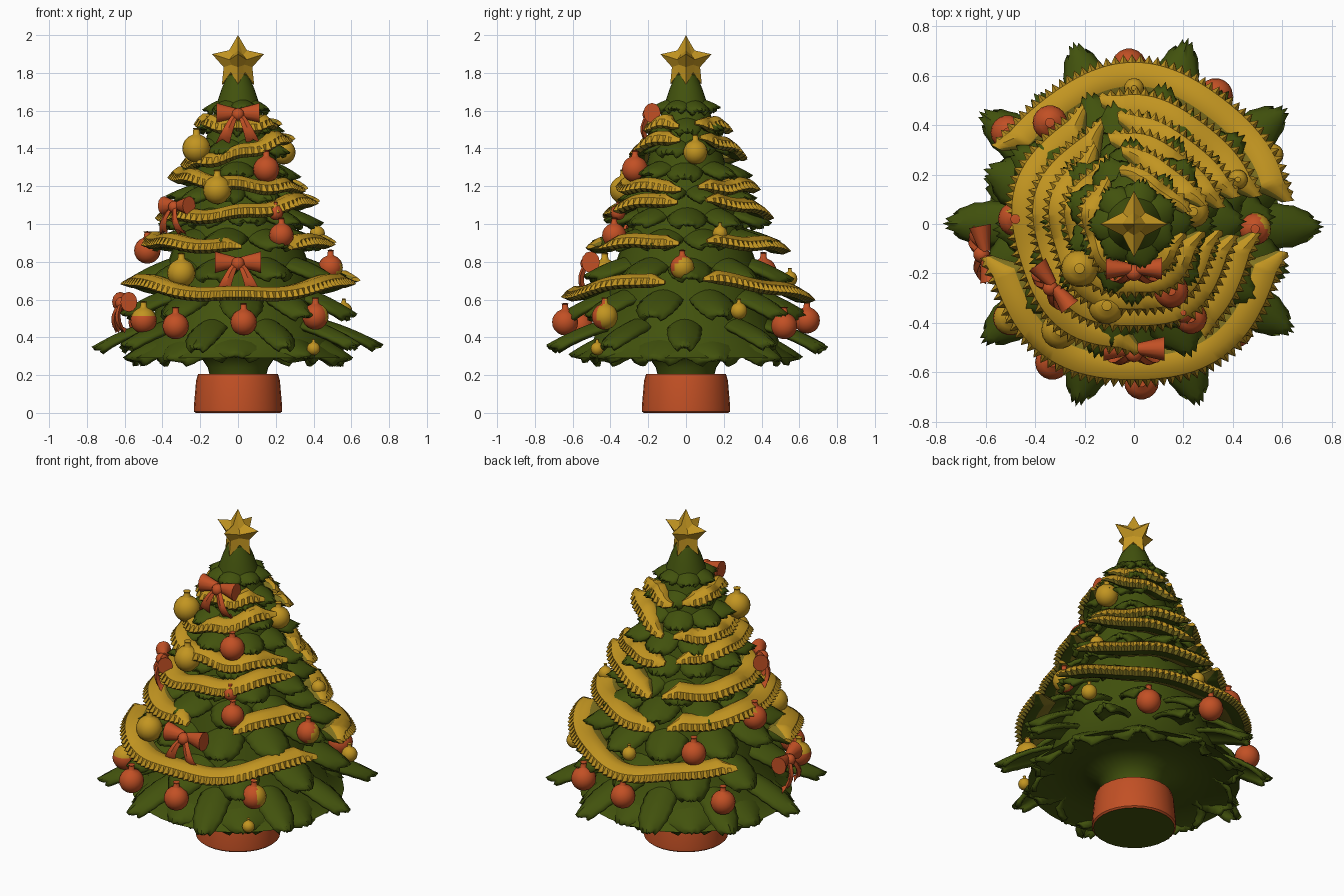
import bpy, bmesh, math, random
from math import sin, cos, pi, radians
from mathutils import Matrix, Vector

random.seed(4)
if "Cube" in bpy.data.objects:
    bpy.data.objects.remove(bpy.data.objects["Cube"], do_unlink=True)


def material(name, rgb):
    m = bpy.data.materials.new(name)
    m.use_nodes = True
    m.diffuse_color = (*rgb, 1)
    m.node_tree.nodes["Principled BSDF"].inputs["Base Color"].default_value = (*rgb, 1)
    return m


GREEN = material("pine green", (0.054, 0.084, 0.004))
GOLD = material("gold", (0.54, 0.30, 0.015))
OLIVE = material("olive gold", (0.22, 0.17, 0.014))
RED = material("warm red", (0.54, 0.08, 0.018))


def finish(name, bm, mats, matrix=None, angle=40):
    """Turn a bmesh into a smooth shaded object."""
    bmesh.ops.recalc_face_normals(bm, faces=bm.faces)
    if matrix:
        bm.transform(matrix)
    me = bpy.data.meshes.new(name)
    bm.to_mesh(me)
    bm.free()
    for m in mats:
        me.materials.append(m)
    ob = bpy.data.objects.new(name, me)
    bpy.context.collection.objects.link(ob)
    bpy.ops.object.select_all(action="DESELECT")
    ob.select_set(True)
    bpy.context.view_layer.objects.active = ob
    bpy.ops.object.shade_smooth_by_angle(angle=radians(angle))
    return ob


def add_grid(bm, rows, wrap_u=False, wrap_v=False, rule=None):
    """Skin rows of points with quads; rule picks the material by column."""
    vs = [[bm.verts.new(p) for p in row] for row in rows]
    n, m = len(vs), len(vs[0])
    for i in range(n if wrap_u else n - 1):
        for j in range(m if wrap_v else m - 1):
            a, b = vs[i], vs[(i + 1) % n]
            f = bm.faces.new((a[j], a[(j + 1) % m], b[(j + 1) % m], b[j]))
            if rule:
                f.material_index = rule(j)
    return vs


def lathe(bm, profile, sides, rule=None):
    rows = [[(r * cos(2 * pi * i / sides), r * sin(2 * pi * i / sides), z)
             for r, z in profile] for i in range(sides)]
    add_grid(bm, rows, wrap_u=True, rule=rule)
    bmesh.ops.remove_doubles(bm, verts=bm.verts, dist=1e-5)


# Pot with a recessed top and a green base
bm = bmesh.new()
lathe(bm, [(0, 0), (0.225, 0), (0.234, 0.008), (0.234, 0.03), (0.222, 0.17), (0.212, 0.205),
           (0.18, 0.205), (0.17, 0.19), (0, 0.19)], 28, lambda j: 1 if j == 0 else 0)
finish("pot", bm, [RED, GREEN], angle=30)

# Trunk, bowl-shaped underside and core of the foliage
bm = bmesh.new()
lathe(bm, [(0.145, 0.18), (0.16, 0.24), (0.2, 0.3), (0.3, 0.335), (0.45, 0.33), (0.59, 0.29),
           (0.5, 0.355), (0.42, 0.6), (0.37, 0.8), (0.3, 1.0), (0.25, 1.15), (0.2, 1.35),
           (0.14, 1.55), (0.105, 1.66), (0.085, 1.72), (0.055, 1.79), (0, 1.8)], 32)
finish("trunk_and_core", bm, [GREEN])


def leaf(bm, ang, r0, r1, z0, z1, width, arch):
    """Arched drooping branch with a blunt saw-toothed rim."""
    n, cols = 14, 8
    rows = []
    for i in range(n + 1):
        s = i / n
        tooth = 1 if i % 2 else 0.94
        hw = width * min(1, 0.6 + s) * (1 - 0.55 * max(0, (s - 0.5) / 0.5) ** 3) * tooth
        row = []
        for j in range(cols + 1):
            v = 2 * j / cols - 1
            notch = 0.025 * (j % 2) * s ** 8 + width * 0.45 * v * v * s ** 4
            row.append((r0 + (r1 - r0) * s - notch, v * hw,
                        z0 + (z1 - z0) * s ** 1.7 - arch * v * v * (1 - 0.5 * s)))
        rows.append(row)
    vs = add_grid(bm, rows)
    bmesh.ops.rotate(bm, verts=[v for r in vs for v in r], matrix=Matrix.Rotation(ang, 3, "Z"))


# Tiers: count, tip radius, tip height, root radius, root height, half width, turn
tiers = [
    (10, 0.63, 0.30, 0.22, 0.47, 0.17, 0.5),
    (10, 0.775, 0.36, 0.25, 0.53, 0.095, 0),
    (10, 0.66, 0.53, 0.22, 0.69, 0.12, 0.5),
    (10, 0.58, 0.72, 0.20, 0.85, 0.12, 0.1),
    (9, 0.51, 0.90, 0.16, 1.00, 0.12, 0.5),
    (9, 0.45, 1.01, 0.14, 1.11, 0.11, 0),
    (9, 0.39, 1.14, 0.12, 1.23, 0.10, 0.5),
    (8, 0.345, 1.26, 0.10, 1.35, 0.10, 0),
    (8, 0.295, 1.39, 0.08, 1.47, 0.09, 0.5),
    (7, 0.24, 1.50, 0.06, 1.58, 0.08, 0),
    (7, 0.185, 1.61, 0.04, 1.67, 0.07, 0.5),
]
for k, (n, r1, z1, r0, z0, w, turn) in enumerate(tiers):
    bm = bmesh.new()
    for i in range(n):
        wob = random.uniform(-1, 1)
        leaf(bm, 2 * pi * (i + turn) / n + 0.04 * wob, r0, r1 + 0.012 * wob, z0,
             z1 + 0.012 * random.uniform(-1, 1), w, w * 0.55)
    ob = finish(f"branch_tier_{k + 1}", bm, [GREEN], angle=50)
    mod = ob.modifiers.new("thickness", "SOLIDIFY")
    mod.thickness = 0.025
    mod.offset = -1


def garland_arc(bm, r, zc, tilt, sway, start, end):
    """Saw-toothed ribbon arc with tapered ends, gold with an olive inner edge."""
    count = int(radians(end - start) * r / 0.018)
    rows = []
    for i in range(count + 1):
        a = radians(start + (end - start) * i / count)
        rr = r + 0.012 * sin(5 * a)
        z = zc + tilt * cos(a) + sway * cos(2 * a) + 0.009 * sin(7 * a)
        taper = min(1, 0.3 + 0.14 * min(i, count - i))
        wide = (0.5 + 0.45 * min(1, r / 0.5)) * taper
        section = [(0.19, 0.025), (0.135, 0.056), (0.075, 0.058), (0.035, 0.035),
                   (0.03 * (i % 2), 0.0), (0.045, -0.018), (0.11, -0.01)]
        rows.append([((rr - d * wide) * cos(a) * 0.96, (rr - d * wide) * sin(a), z + h * taper)
                     for d, h in section])
    ends = add_grid(bm, rows, wrap_v=True, rule=lambda j: (1, 0, 0, 0, 1, 2, 1)[j])
    bm.faces.new(ends[0])
    bm.faces.new(ends[-1])


# Garland loops, broken where branches poke through: radius, height, tilt, sway, arcs
loops = [
    (0.675, 0.65, 0.0, 0.045, [(8, 152), (192, 350)]),
    (0.545, 0.88, 0.0, 0.015, [(12, 106), (114, 272), (303, 356)]),
    (0.455, 1.055, 0.045, 0.015, [(14, 99), (108, 354)]),
    (0.385, 1.20, -0.03, 0.01, [(10, 107), (117, 356)]),
    (0.315, 1.365, 0.07, 0.01, [(14, 100), (112, 354)]),
    (0.24, 1.51, 0.0, 0.01, [(12, 106), (120, 350)]),
]
for k, (*shape, arcs) in enumerate(loops):
    bm = bmesh.new()
    for start, end in arcs:
        garland_arc(bm, *shape, start, end)
    finish(f"garland_loop_{k + 1}", bm, [GOLD, OLIVE, GREEN])


# Baubles with a neck; some are red with gold on the side named by a direction
def bauble(name, x, y, z, r, colour, gold_side=None):
    prof = [(r * sin(pi * i / 10), -r * cos(pi * i / 10)) for i in range(10)]
    prof += [(r * 0.26, r * 1.0), (r * 0.22, r * 1.35), (r * 0.28, r * 1.42), (0, r * 1.46)]
    bm = bmesh.new()
    lathe(bm, prof, 18)
    if gold_side:
        for f in bm.faces:
            f.material_index = int(f.calc_center_median().dot(Vector(gold_side)) > 0.3 * r)
    finish(name, bm, [colour, GOLD], Matrix.Translation((x, y, z)))


baubles = [
    (-0.50, -0.38, 0.49, 0.07, RED, (0, 0, 0.8)), (-0.33, -0.56, 0.46, 0.07, RED),
    (0.03, -0.64, 0.48, 0.07, RED), (0.41, -0.43, 0.51, 0.07, RED, (0.8, 0.6, 0.1)),
    (0.40, -0.47, 0.34, 0.035, GOLD), (0.56, 0.28, 0.54, 0.045, GOLD),
    (0.33, 0.52, 0.46, 0.07, RED), (-0.02, 0.64, 0.49, 0.07, RED),
    (-0.51, 0.37, 0.48, 0.07, RED), (-0.34, 0.41, 0.75, 0.07, RED),
    (-0.48, 0.02, 0.86, 0.07, RED), (0.23, -0.38, 0.94, 0.065, RED),
    (0.15, -0.27, 1.29, 0.07, RED), (-0.22, -0.18, 1.40, 0.075, GOLD),
    (-0.11, -0.33, 1.18, 0.075, GOLD), (-0.30, -0.43, 0.74, 0.075, GOLD),
    (0.20, -0.36, 1.06, 0.04, RED), (0.49, -0.02, 0.77, 0.065, RED, (0.8, 0.4, -0.3)),
    (0.24, 0.05, 1.38, 0.065, GOLD), (0.42, 0.18, 0.95, 0.04, GOLD),
    (0.0, 0.55, 0.71, 0.04, GOLD),
]
for k, b in enumerate(baubles):
    bauble(f"bauble_{k + 1}", *b)


# Ribbon bows: two loops, a knot and two tails, facing outwards
def bow(name, x, y, z, size):
    bm = bmesh.new()
    for side in (-1, 1):
        place = Matrix.Translation((side * 0.065, 0, 0.008)) \
            @ Matrix.Diagonal((1, 0.85, 1, 1)) @ Matrix.Rotation(side * pi / 2, 4, "Y")
        bmesh.ops.create_cone(bm, cap_ends=True, segments=12, radius1=0.026, radius2=0.056,
                              depth=0.11, matrix=place)
        rows = []
        for i in range(6):
            s = i / 5
            cx, w = side * (0.012 + 0.075 * s ** 0.8), 0.018 + 0.022 * s
            cy, cz = -0.025 - 0.03 * sin(pi * s), -0.165 * s
            rows.append([(cx - w, cy, cz), (cx, cy - 0.01, cz + 0.025 * (i == 5)),
                         (cx + w, cy, cz), (cx, cy + 0.02, cz + 0.025 * (i == 5))])
        ends = add_grid(bm, rows, wrap_v=True)
        bm.faces.new(ends[-1])
    bmesh.ops.create_uvsphere(bm, u_segments=10, v_segments=6, radius=0.036,
                              matrix=Matrix.Translation((0, -0.018, 0)))
    turn = math.atan2(y, x) + pi / 2
    finish(name, bm, [RED], Matrix.Translation((x, y, z)) @ Matrix.Rotation(turn, 4, "Z")
           @ Matrix.Scale(size, 4))


bow("top_bow", 0, -0.18, 1.58, 0.95)
bow("middle_bow", 0, -0.505, 0.79, 1.02)
bow("side_bow", -0.325, -0.25, 1.09, 0.9)
bow("lower_bow", -0.60, -0.12, 0.58, 0.95)

# Star topper: two crossed, puffed five-pointed stars
bm = bmesh.new()
for turn, scale in ((0, 1), (pi / 2, 0.98)):
    rim = []
    for i in range(10):
        a, r = pi / 2 + pi * i / 5, (0.08 if i % 2 else 0.145) * scale
        rim.append(bm.verts.new((r * cos(a), 0, r * sin(a))))
    hubs = [bm.verts.new((0, d, 0)) for d in (-0.07, 0.07)]
    for hub in hubs:
        for i in range(10):
            bm.faces.new((hub, rim[i], rim[(i + 1) % 10]))
    bmesh.ops.rotate(bm, verts=rim + hubs, matrix=Matrix.Rotation(turn, 3, "Z"))
finish("star", bm, [GOLD], Matrix.Translation((0, 0, 1.855)), angle=20)
